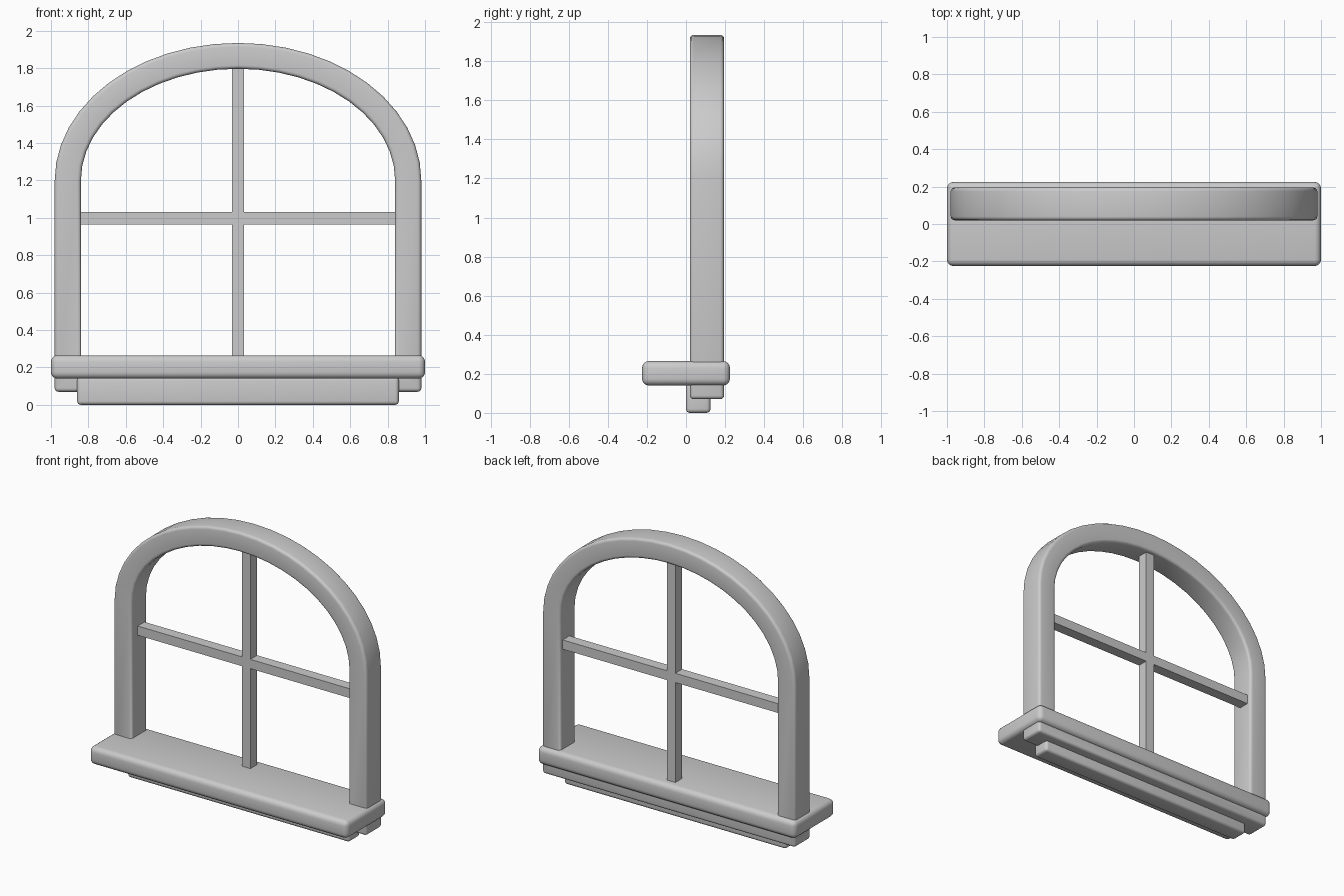
import bpy, bmesh, math

cube = bpy.data.objects.get("Cube")
if cube:
    bpy.data.objects.remove(cube, do_unlink=True)

grey = bpy.data.materials.new("light grey")
grey.use_nodes = True
COLOUR = (0.6, 0.6, 0.6, 1)
grey.diffuse_color = COLOUR
grey.node_tree.nodes["Principled BSDF"].inputs["Base Color"].default_value = COLOUR


def finish(name, bm, bevel):
    """Turn a bmesh into an object with softly rounded edges."""
    bmesh.ops.recalc_face_normals(bm, faces=bm.faces)
    mesh = bpy.data.meshes.new(name)
    bm.to_mesh(mesh)
    bm.free()
    obj = bpy.data.objects.new(name, mesh)
    bpy.context.collection.objects.link(obj)
    mesh.materials.append(grey)
    bpy.ops.object.select_all(action='DESELECT')
    obj.select_set(True)
    bpy.context.view_layer.objects.active = obj
    if bevel:
        mod = obj.modifiers.new("rounded edges", 'BEVEL')
        mod.width = bevel
        mod.segments = 4
        mod.limit_method = 'ANGLE'
        mod.angle_limit = math.radians(40)
        bpy.ops.object.modifier_apply(modifier=mod.name)
    bpy.ops.object.shade_smooth_by_angle(angle=math.radians(35))
    return obj


def box(name, xs, ys, zs, bevel=0):
    bm = bmesh.new()
    bmesh.ops.create_cube(bm, size=1)
    for v in bm.verts:
        v.co = [(lo + hi) / 2 + c * (hi - lo)
                for c, (lo, hi) in zip(v.co, (xs, ys, zs))]
    return finish(name, bm, bevel)


def arch_outline(half_width, bottom, spring, top, steps=24):
    """Straight jambs with a half-ellipse on top, as (x, z) points."""
    arc = [(half_width * math.cos(math.pi * i / steps),
            spring + (top - spring) * math.sin(math.pi * i / steps))
           for i in range(steps + 1)]
    return [(half_width, bottom)] + arc + [(-half_width, bottom)]


# Arched frame: a closed ring between two outlines, extruded in depth
FRONT, BACK = 0.02, 0.195
outer = arch_outline(0.98, 0.07, 1.2, 1.935)
inner = arch_outline(0.84, 0.2, 1.2, 1.797)
bm = bmesh.new()
rings = [[bm.verts.new((x, y, z)) for x, z in line]
         for line, y in ((outer, FRONT), (outer, BACK), (inner, BACK), (inner, FRONT))]
count = len(outer)
for a, b in zip(rings, rings[1:] + rings[:1]):
    for i in range(count):
        j = (i + 1) % count
        bm.faces.new((a[i], a[j], b[j], b[i]))
finish("arched_frame", bm, 0.02)

# Glazing bars
box("vertical_bar", (-0.033, 0.033), (0.09, 0.165), (0.18, 1.82))
box("horizontal_bar", (-0.86, 0.86), (0.09, 0.165), (0.965, 1.03))

# Sill and the apron beneath it
box("sill", (-1, 1), (-0.225, 0.225), (0.14, 0.265), 0.035)
box("apron", (-0.86, 0.86), (0.0, 0.125), (0.0, 0.15), 0.02)
